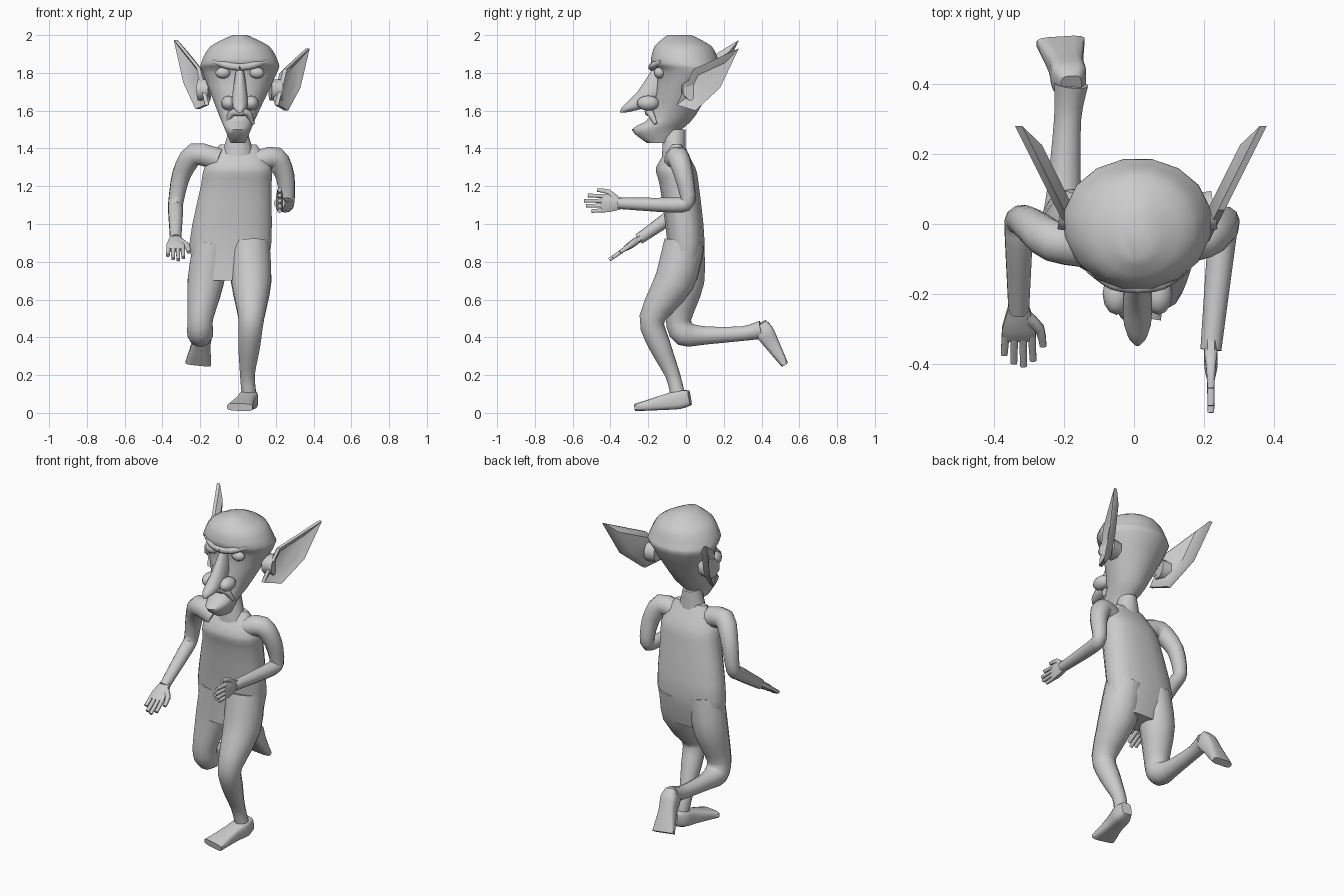
import bpy, bmesh
from math import cos, sin, pi, radians, copysign
from mathutils import Vector

cube = bpy.data.objects.get("Cube")
if cube:
    bpy.data.objects.remove(cube)

grey = bpy.data.materials.new("clay_grey")
grey.use_nodes = True
grey.diffuse_color = (.6, .6, .6, 1)
grey.node_tree.nodes["Principled BSDF"].inputs["Base Color"].default_value = grey.diffuse_color


def finish(name, bm, angle=50):
    bmesh.ops.recalc_face_normals(bm, faces=bm.faces)
    mesh = bpy.data.meshes.new(name)
    bm.to_mesh(mesh)
    bm.free()
    part = bpy.data.objects.new(name, mesh)
    bpy.context.collection.objects.link(part)
    mesh.materials.append(grey)
    bpy.ops.object.select_all(action='DESELECT')
    part.select_set(True)
    bpy.context.view_layer.objects.active = part
    bpy.ops.object.shade_smooth_by_angle(angle=radians(angle))


def skin(bm, rings):
    """Bridge consecutive closed rings and cap both ends."""
    for lower, upper in zip(rings, rings[1:]):
        for k in range(len(lower)):
            bm.faces.new((lower[k - 1], lower[k], upper[k], upper[k - 1]))
    bm.faces.new(rings[0])
    bm.faces.new(rings[-1])


def flow(rows, steps):
    """Pass a smooth spline through the control rows."""
    rows = [Vector(row) for row in rows]
    padded = [rows[0], *rows, rows[-1]]
    result = []
    for before, start, end, after in zip(padded, padded[1:], padded[2:], padded[3:]):
        leave, arrive = (end - before) * .4, (after - start) * .4
        for k in range(steps):
            t = k / steps
            ease = t * t * (3 - 2 * t)
            result.append(start + (end - start) * ease
                          + leave * (t * (1 - t) ** 2) - arrive * (t * t * (1 - t)))
    return result + [rows[-1]]


def loft(name, rows, side='X', sides=12, boxy=1, level=False, steps=3):
    """Skin a path of rows: x, y, z, radius along side, radius across."""
    rows = flow(rows, steps)
    points = [Vector(row[:3]) for row in rows]
    u = Vector([axis == side for axis in 'XYZ']) if isinstance(side, str) else side
    bm = bmesh.new()
    rings = []
    for i, row in enumerate(rows):
        tangent = points[min(i + 1, len(rows) - 1)] - points[max(i - 1, 0)]
        tangent = Vector((0, 0, 1)) if level else tangent.normalized()
        u = (u - tangent * u.dot(tangent)).normalized()
        v = tangent.cross(u)
        ring = []
        for k in range(sides):
            angle = 2 * pi * (k + .5) / sides
            c, s = (copysign(abs(w) ** boxy, w) for w in (cos(angle), sin(angle)))
            ring.append(bm.verts.new(points[i] + u * c * row[3] + v * s * row[-1]))
        rings.append(ring)
    skin(bm, rings)
    finish(name, bm)


def stack(name, rows, **options):
    """Level rings given as height, centre x, half width, front y, back y."""
    loft(name, [(x, (front + back) / 2, z, width, (back - front) / 2)
                for z, x, width, front, back in rows], level=True, **options)


def ball(name, centre, size):
    bm = bmesh.new()
    bmesh.ops.create_uvsphere(bm, u_segments=12, v_segments=8, radius=1)
    bmesh.ops.scale(bm, vec=size, verts=bm.verts)
    bmesh.ops.translate(bm, vec=centre, verts=bm.verts)
    finish(name, bm)


# Torso and neck
stack("torso", [(.7, -.04, .18, -.1, .06), (.9, -.04, .22, -.1, .1),
                (1.2, -.01, .19, -.14, .07), (1.3, 0, .18, -.16, .05),
                (1.42, 0, .1, -.08, -.02)], boxy=.8, sides=16)
stack("neck", [(1.36, 0, .09, -.13, 0), (1.5, 0, .05, -.12, 0)])

# Head and nose
stack("head", [(1.43, 0, .04, -.21, -.07), (1.5, 0, .07, -.29, -.02),
               (1.57, 0, .1, -.19, .05), (1.8, .01, .2, -.15, .18),
               (1.85, .01, .21, -.19, .18), (1.94, .01, .16, -.17, .14),
               (2, .01, .04, -.1, .03)], sides=16)
stack("nose", [(1.82, .01, .02, -.18, -.1), (1.7, .01, .04, -.26, -.1),
               (1.62, .01, .04, -.34, -.2), (1.59, .01, .01, -.35, -.32)])


def facial_feature(name, side, points):
    loft(name, [(.01 + side * x, y, z, r) for x, y, z, r in points], side='Z', sides=8)


def ear(name, side, raise_tip):
    """Pointed outline with thickness and a hollow outer face."""
    outline = [(-.05, 1.63), (.05, 1.6), (.18, 1.72), (.28, 1.93), (.04, 1.82)]
    bm = bmesh.new()
    rings = []
    for outward, scale in ((-.04, .7), (-.01, 1), (.01, 1), (0, .85), (-.02, .6)):
        ring = []
        for y, z in outline:
            y, z = .1 + (y - .1) * scale, 1.74 + (z - 1.74) * scale
            x = .23 + y / 2 + outward - raise_tip
            ring.append(bm.verts.new((side * x, y, z + raise_tip * max(y, 0) * 4)))
        rings.append(ring)
    skin(bm, rings)
    finish(name, bm, 35)


for label, side, raise_tip in (("left", 1, 0), ("right", -1, .04)):
    ball(label + "_nostril", (.01 + side * .06, -.2, 1.64), (.04, .06, .04))
    ball(label + "_eye", (.01 + side * .09, -.14, 1.8), (.04, .03, .03))
    facial_feature(label + "_brow", side, [(0, -.18, 1.83, .02), (.07, -.17, 1.84, .02),
                                           (.14, -.13, 1.86, .01)])
    facial_feature(label + "_upper_lip", side, [(-.02, -.2, 1.59, .02), (.04, -.19, 1.59, .02),
                                                (.07, -.16, 1.53, .01)])
    facial_feature(label + "_ear_root", side, [(.16, .03, 1.71, .06), (.22, .04, 1.71, .06)])
    ear(label + "_ear", side, raise_tip)


# Legs: hip, thigh, knee, shin and ankle
loft("left_leg", [(.06, -.01, .9, .11), (.07, -.06, .7, .11), (.07, -.18, .5, .07),
                  (.06, -.14, .36, .06), (.05, -.07, .2, .04), (.06, -.04, .08, .04)])
loft("right_leg", [(-.14, 0, .9, .1), (-.17, 0, .7, .1), (-.2, -.04, .5, .07),
                   (-.2, -.01, .42, .07), (-.2, .1, .41, .05), (-.19, .3, .42, .04),
                   (-.18, .4, .44, .05)])


def foot(name, heel, toe):
    """Wedge that widens and thins towards the toe."""
    heel, toe = Vector(heel), Vector(toe)
    loft(name, [(*heel.lerp(toe, t), width, height) for t, width, height in
                ((0, .03, .04), (.2, .05, .05), (.5, .05, .04), (1, .07, .02))], boxy=.5)


foot("left_foot", (.07, .02, .08), (.01, -.26, .03))
foot("right_foot", (-.18, .39, .47), (-.21, .52, .26))

# Arms: chest, shoulder, upper arm, elbow, forearm and wrist
loft("left_arm", [(.1, -.06, 1.33, .06), (.2, -.04, 1.35, .06), (.25, -.01, 1.25, .05),
                  (.26, .01, 1.12, .04), (.25, -.06, 1.1, .04), (.22, -.36, 1.11, .03)],
     side='Y')
loft("right_arm", [(-.1, -.07, 1.34, .06), (-.23, -.05, 1.37, .06), (-.3, 0, 1.26, .05),
                   (-.33, .01, 1.11, .04), (-.33, -.05, 1.06, .04), (-.33, -.25, .92, .03)],
     side='Y')


def hand(label, wrist, forward, across):
    """Flat palm, four fingers, and a thumb on the across side."""
    wrist, forward, across = Vector(wrist), Vector(forward).normalized(), Vector(across)

    def piece(name, path):
        loft(label + name, [(*(wrist + forward * reach + across * spread), wide, thick)
                            for reach, spread, wide, thick in path],
             side=across, sides=8, boxy=.7, steps=2)

    piece("_palm", [(-.02, 0, .03, .02), (.06, 0, .05, .02), (.1, 0, .05, .01)])
    for i, length in enumerate((.15, .18, .19, .17)):
        spread = (i - 1.5) / 40
        piece("_finger_" + "abcd"[i], [(.08, spread, .012, .012), (length, spread * 1.1, .01, .01)])
    piece("_thumb", [(.02, .02, .02, .02), (.06, .06, .014, .014), (.12, .07, .01, .01)])


hand("left_hand", (.22, -.35, 1.11), (0, -1, 0), (0, 0, 1))
hand("right_hand", (-.33, -.25, .92), (0, -.17, -.12), (1, 0, 0))
